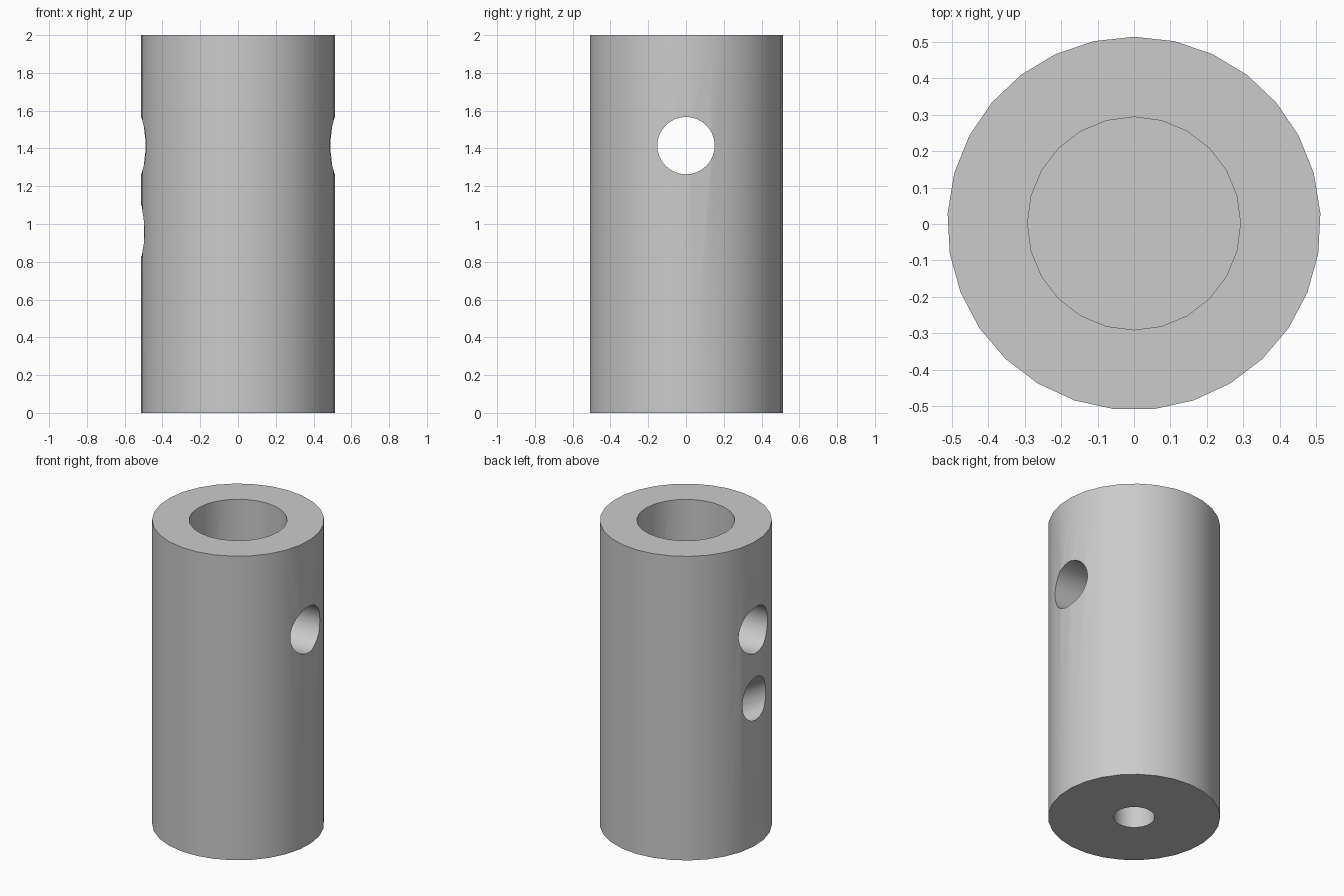
import bpy
import math
from mathutils import Vector

cube = bpy.data.objects.get("Cube")
if cube:
    bpy.data.objects.remove(cube, do_unlink=True)

AXIS_Y = 0.0015

grey = bpy.data.materials.new("plain_grey")
grey.use_nodes = True
colour = (0.6, 0.6, 0.6, 1)
grey.diffuse_color = colour
grey.node_tree.nodes["Principled BSDF"].inputs["Base Color"].default_value = colour


def rod(name, start, end, radius, sides, turn=0.0):
    """Cylinder running from start to end, turned about its own axis."""
    a, b = Vector(start), Vector(end)
    rot = (b - a).to_track_quat("Z", "Y").to_matrix().to_4x4()
    bpy.ops.mesh.primitive_cylinder_add(
        vertices=sides, radius=radius, depth=(b - a).length,
        location=(a + b) / 2, rotation=rot.to_euler())
    ob = bpy.context.object
    ob.name = name
    ob.rotation_euler.z += turn
    ob.data.materials.append(grey)
    return ob


# Solid body, with one corner of its outline facing the front
body = rod("tube_body", (0, AXIS_Y, 0), (0, AXIS_Y, 2), 0.513, 29, math.pi)

# Blind bore, cross hole, and a passage from the underside to one side
elbow = Vector((0, AXIS_Y, 0.67))
slope = Vector((-math.cos(math.pi / 6), 0, math.sin(math.pi / 6)))
cutters = [
    rod("bore_cutter", (0, AXIS_Y, 1.0), (0, AXIS_Y, 2.2), 0.2925, 24),
    rod("cross_hole_cutter", (-0.8, 0, 1.415), (0.8, 0, 1.415), 0.152, 32),
    rod("bottom_hole_cutter", (0, AXIS_Y, -0.2), elbow, 0.1225, 32),
    rod("side_hole_cutter", elbow, elbow + slope, 0.1225, 32),
]
for cutter in cutters:
    cutter.hide_render = True
    mod = body.modifiers.new(cutter.name, "BOOLEAN")
    mod.operation = "DIFFERENCE"
    mod.solver = "EXACT"
    mod.object = cutter

# Apply the cuts, then discard the cutters
bpy.ops.object.select_all(action="DESELECT")
body.select_set(True)
bpy.context.view_layer.objects.active = body
for mod in list(body.modifiers):
    bpy.ops.object.modifier_apply(modifier=mod.name)
for cutter in cutters:
    bpy.data.objects.remove(cutter, do_unlink=True)

bpy.ops.object.shade_smooth_by_angle(angle=math.radians(30))
